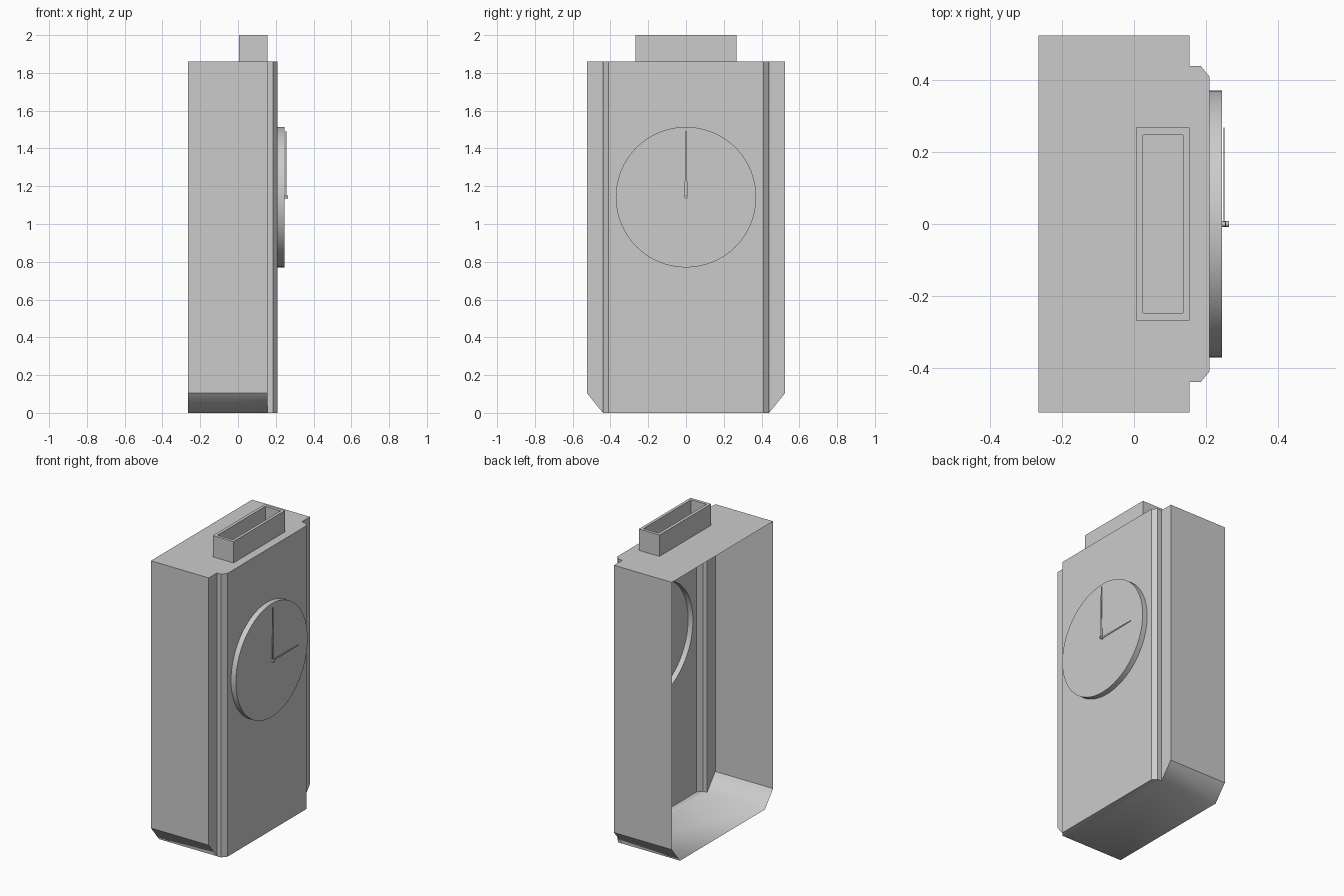
import bpy, bmesh, math

if "Cube" in bpy.data.objects:
    bpy.data.objects.remove(bpy.data.objects["Cube"])

TOP, FRONT, BACK = 1.86, 0.21, -0.265
DIAL_Z, DIAL_R, DIAL_X = 1.142, 0.372, 0.245
SEG = 64


def build(name, faces):
    """faces: list of (points, smooth)"""
    bm = bmesh.new()
    for pts, smooth in faces:
        bm.faces.new([bm.verts.new(p) for p in pts]).smooth = smooth
    bmesh.ops.remove_doubles(bm, verts=bm.verts[:], dist=1e-5)
    bmesh.ops.recalc_face_normals(bm, faces=bm.faces[:])
    me = bpy.data.meshes.new(name)
    bm.to_mesh(me)
    bm.free()
    ob = bpy.data.objects.new(name, me)
    bpy.context.collection.objects.link(ob)
    return ob


def ring(x, a0, a1, n):
    """Points on the dial circle, angle measured from straight up."""
    return [(x, DIAL_R * math.sin(a0 + (a1 - a0) * i / n),
             DIAL_Z + DIAL_R * math.cos(a0 + (a1 - a0) * i / n)) for i in range(n + 1)]


# Case: open-backed shell with stepped front corners and chamfered bottom
faces = []
corner = [(0.155, 0.44), (0.185, 0.44), (FRONT, 0.41)]
for s in (1, -1):
    # side wall, bottom chamfer, step
    faces.append(([(BACK, s * .525, .105), (.155, s * .525, .105),
                   (.155, s * .525, TOP), (BACK, s * .525, TOP)], False))
    faces.append(([(BACK, s * .44, 0), (.155, s * .44, 0),
                   (.155, s * .525, .105), (BACK, s * .525, .105)], True))
    faces.append(([(.155, s * .44, 0), (.155, s * .525, .105),
                   (.155, s * .525, TOP), (.155, s * .44, TOP)], False))
    # front corner moulding
    for (x0, y0), (x1, y1) in zip(corner, corner[1:]):
        faces.append(([(x0, s * y0, 0), (x1, s * y1, 0),
                       (x1, s * y1, TOP), (x0, s * y0, TOP)], False))
    # half of the front panel around the dial opening
    faces.append(([(FRONT, 0, 0), (FRONT, s * .41, 0), (FRONT, s * .41, TOP),
                   (FRONT, 0, TOP)] + ring(FRONT, 0, s * math.pi, SEG // 2), False))
# top and bottom
half_bottom = [(BACK, 0.44)] + corner
half_top = [(BACK, 0.525), (0.155, 0.525)] + corner
for half, z, sm in ((half_bottom, 0, True), (half_top, TOP, False)):
    faces.append(([(x, y, z) for x, y in half] +
                  [(x, -y, z) for x, y in reversed(half)], sm))
# raised dial rim and face
outer, inner = (ring(x, 0, math.tau, SEG) for x in (DIAL_X, FRONT))
for i in range(SEG):
    faces.append(([inner[i], inner[i + 1], outer[i + 1], outer[i]], True))
faces.append((outer[:-1], False))
build("clock_case", faces)

# Chimney collar on top
def rect(x0, x1, y, z):
    return [(x0, -y, z), (x1, -y, z), (x1, y, z), (x0, y, z)]

loops = [rect(.005, .155, .268, TOP), rect(.005, .155, .268, 2),
         rect(.025, .136, .248, 2), rect(.025, .136, .248, TOP)]
build("top_collar", [([a[i], a[(i + 1) % 4], b[(i + 1) % 4], b[i]], False)
                     for a, b in zip(loops, loops[1:]) for i in range(4)])


# Hands: thin tapering bars pointing up, rotated about the dial axis
def hand(name, length, x, width, angle):
    def section(z, w):
        return [(-.0015, -w, z), (.0015, -w, z), (.0015, w, z), (-.0015, w, z)]
    ls = [section(0, width), section(length, width * .3)]
    fs = [(ls[0], False), (ls[1], False)]
    fs += [([ls[0][i], ls[0][(i + 1) % 4], ls[1][(i + 1) % 4], ls[1][i]], False)
           for i in range(4)]
    ob = build(name, fs)
    ob.location = (x, 0, DIAL_Z)
    ob.rotation_euler.x = angle


hand("minute_hand", 0.35, 0.254, 0.008, 0)
hand("hour_hand", 0.268, 0.250, 0.006, -math.pi / 2)

# Centre pin
bpy.ops.mesh.primitive_cylinder_add(vertices=16, radius=0.008, depth=0.019,
                                    location=(0.2545, 0, DIAL_Z),
                                    rotation=(0, math.pi / 2, 0))
bpy.context.object.name = "centre_pin"
bpy.ops.object.shade_smooth_by_angle()
